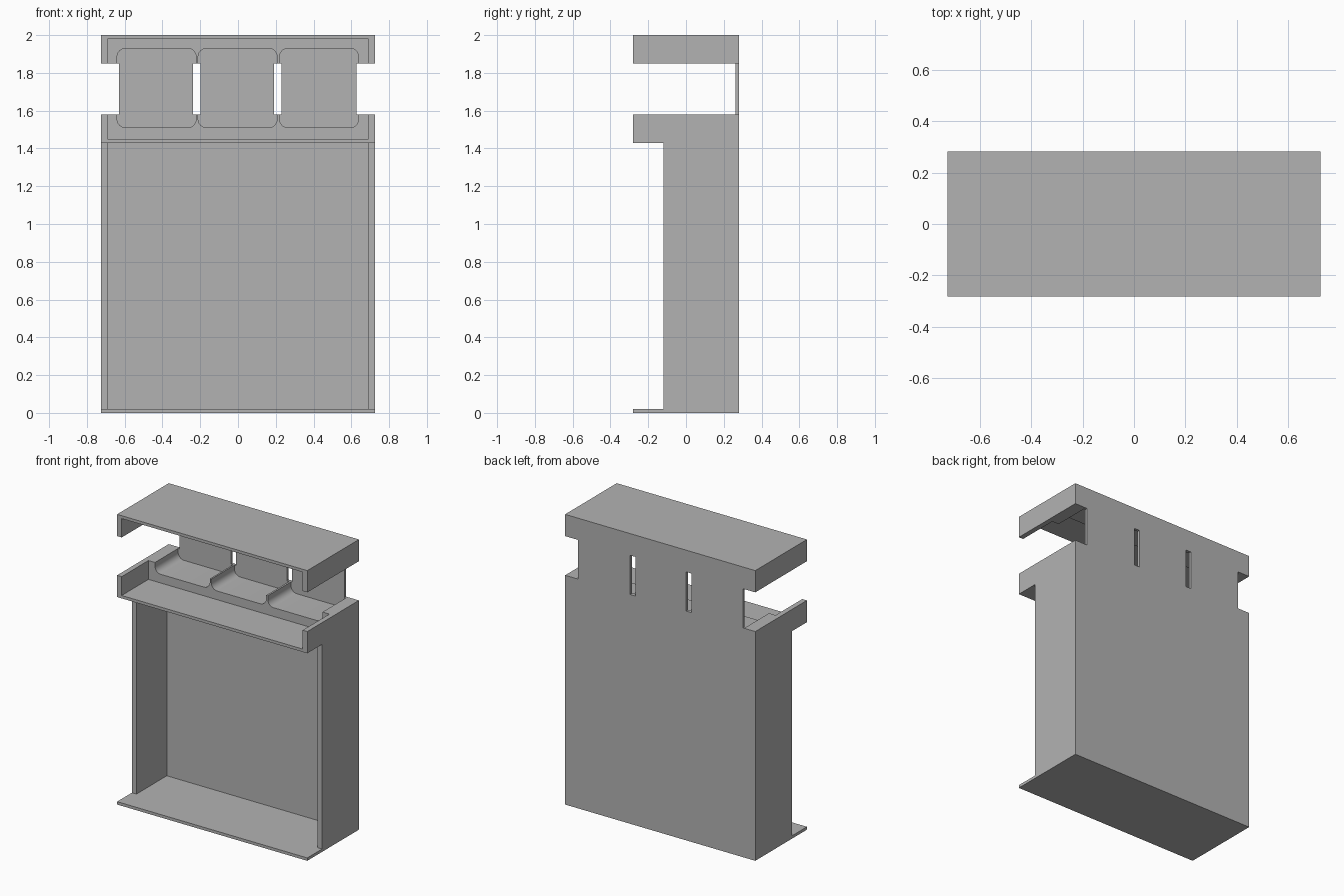
import bpy
import bmesh
from math import radians

cube = bpy.data.objects.get("Cube")
if cube:
    bpy.data.objects.remove(cube, do_unlink=True)

grey = bpy.data.materials.new("plain grey")
grey.use_nodes = True
grey.diffuse_color = (0.45, 0.45, 0.45, 1)
grey.node_tree.nodes["Principled BSDF"].inputs["Base Color"].default_value = (0.45, 0.45, 0.45, 1)


def block(name, x, y, z, radius=0):
    """Box from (min, max) ranges; radius rounds the edges that run front to back."""
    bm = bmesh.new()
    bmesh.ops.create_cube(bm, size=1)
    for v in bm.verts:
        v.co = [(r[0] + r[1]) / 2 + c * (r[1] - r[0]) for r, c in zip((x, y, z), v.co)]
    if radius:
        edges = [e for e in bm.edges if abs(e.verts[0].co.y - e.verts[1].co.y) > 0.01]
        bmesh.ops.bevel(bm, geom=edges, offset=radius, offset_type='OFFSET',
                        segments=8, profile=0.5, affect='EDGES')
    mesh = bpy.data.meshes.new(name)
    bm.to_mesh(mesh)
    bm.free()
    mesh.materials.append(grey)
    obj = bpy.data.objects.new(name, mesh)
    bpy.context.collection.objects.link(obj)
    return obj


def carve(body, *ranges, radius=0):
    """Cut a block out of the body and discard the cutter."""
    cutter = block("cutter", *ranges, radius=radius)
    cutter.hide_render = True
    mod = body.modifiers.new("carve", 'BOOLEAN')
    mod.operation = 'DIFFERENCE'
    mod.solver = 'EXACT'
    mod.object = cutter
    bpy.context.view_layer.objects.active = body
    bpy.ops.object.modifier_apply(modifier=mod.name)
    bpy.data.objects.remove(cutter, do_unlink=True)


front, plate = -0.4, 0.262
band = (1.58, 1.85)

# Outer case
case = block("case", (-0.725, 0.725), (-0.281, 0.281), (0, 2))

# Lower compartment: set-back side walls, then the open cavity
carve(case, (-1, 1), (front, -0.12), (0.02, 1.43))
carve(case, (-0.69, 0.69), (-0.2, 0.21), (0.02, 1.43))

# Upper compartment with three rounded pockets
carve(case, (-0.69, 0.69), (front, 0.01), (1.45, 1.98))
for x in ((-0.64, -0.222), (-0.211, 0.207), (0.22, 0.638)):
    carve(case, x, (-0.1, plate), (1.51, 1.93), radius=0.045)

# Open band across the upper compartment
carve(case, (-1, 1), (front, plate), band)

# Side notches and slots through the back plate
for x in ((-1, -0.63), (-0.238, -0.198), (0.19, 0.23), (0.627, 1)):
    carve(case, x, (0.2, 0.4), band)

# Smooth pocket corners, crisp edges elsewhere
for o in bpy.context.selected_objects:
    o.select_set(False)
case.select_set(True)
bpy.context.view_layer.objects.active = case
bpy.ops.object.shade_smooth_by_angle(angle=radians(30))
